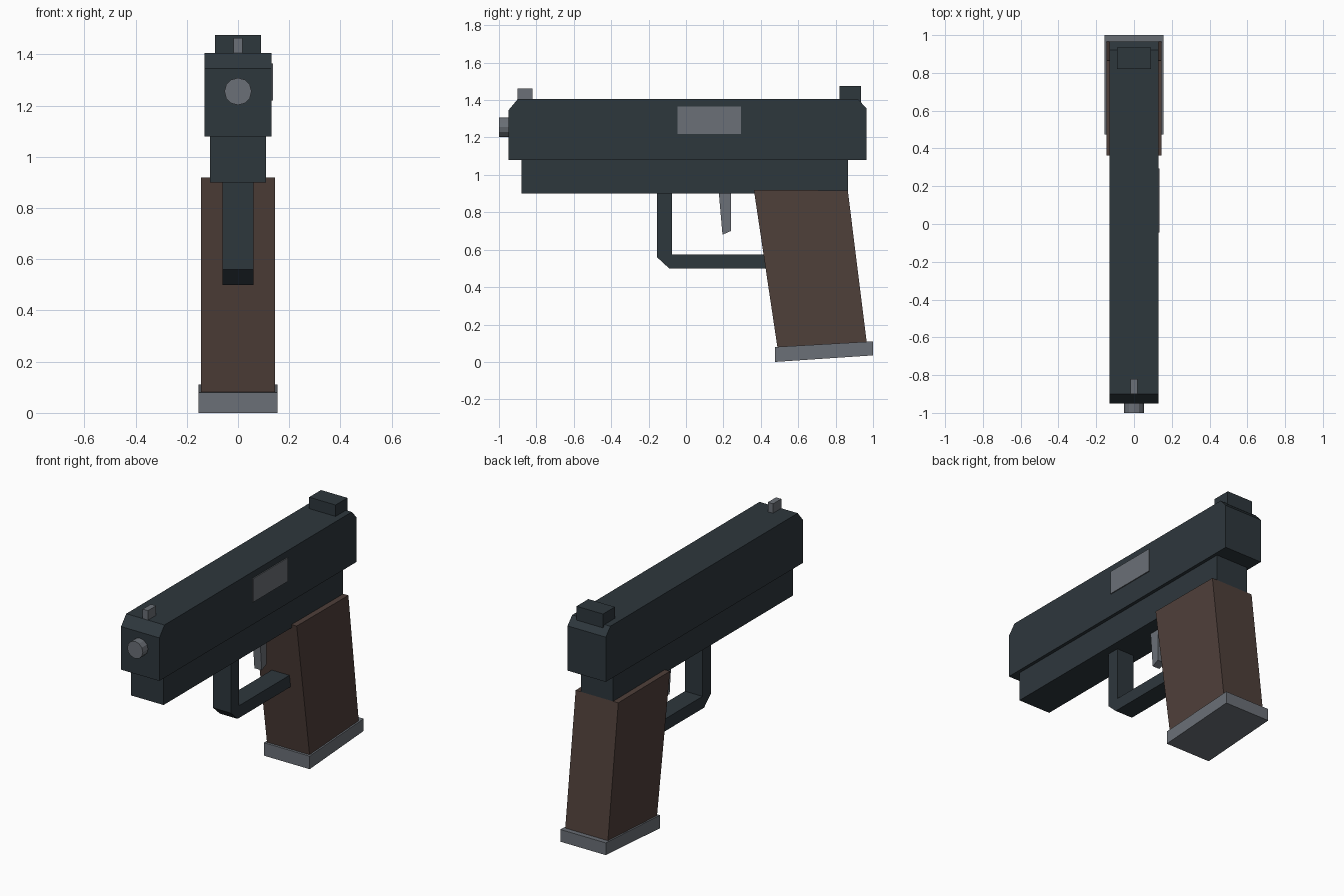
import bpy, bmesh, math
from mathutils import Matrix

if "Cube" in bpy.data.objects:
    bpy.data.objects.remove(bpy.data.objects["Cube"])


def material(name, rgb):
    m = bpy.data.materials.new(name)
    m.diffuse_color = (*rgb, 1)
    m.use_nodes = True
    m.node_tree.nodes["Principled BSDF"].inputs["Base Color"].default_value = m.diffuse_color
    return m


DARK = material("dark_steel", (0.027, 0.038, 0.046))
BROWN = material("brown_grip", (0.078, 0.050, 0.042))
GREY = material("grey_metal", (0.147, 0.162, 0.184))


def finish(name, bm, mat):
    bmesh.ops.recalc_face_normals(bm, faces=bm.faces)
    mesh = bpy.data.meshes.new(name)
    bm.to_mesh(mesh)
    bm.free()
    mesh.materials.append(mat)
    obj = bpy.data.objects.new(name, mesh)
    bpy.context.collection.objects.link(obj)
    return obj


def plate(name, profile, x0, x1, mat):
    """Side profile of (y, z) points extruded from x0 to x1."""
    bm = bmesh.new()
    face = bm.faces.new([bm.verts.new((x0, y, z)) for y, z in profile])
    ext = bmesh.ops.extrude_face_region(bm, geom=[face])
    verts = [v for v in ext["geom"] if isinstance(v, bmesh.types.BMVert)]
    bmesh.ops.translate(bm, verts=verts, vec=(x1 - x0, 0, 0))
    return finish(name, bm, mat)


def box(y0, y1, z0, z1):
    return [(y0, z0), (y1, z0), (y1, z1), (y0, z1)]


# Upper body with chamfered ends, and the narrower frame below
plate("slide", [(-0.95, 1.08), (0.965, 1.08), (0.965, 1.355), (0.92, 1.405),
                (-0.90, 1.405), (-0.95, 1.345)], -0.13, 0.13, DARK)
plate("frame", box(-0.88, 0.865, 0.90, 1.085), -0.11, 0.11, DARK)

# Slanted handle and its base
plate("grip", [(0.49, 0.07), (0.968, 0.09), (0.865, 0.917), (0.363, 0.92)],
      -0.145, 0.145, BROWN)
plate("base_plate", [(0.475, 0.0), (1.0, 0.035), (1.0, 0.11), (0.475, 0.08)],
      -0.155, 0.155, GREY)

# Trigger and its guard
plate("trigger_guard", [(-0.155, 0.91), (-0.155, 0.56), (-0.09, 0.50), (0.46, 0.50),
                        (0.46, 0.575), (-0.075, 0.575), (-0.075, 0.91)],
      -0.06, 0.06, DARK)
plate("trigger", [(0.175, 0.91), (0.195, 0.68), (0.24, 0.70), (0.24, 0.91)],
      -0.025, 0.025, GREY)

# Sights
plate("front_sight", box(-0.90, -0.82, 1.395, 1.463), -0.018, 0.018, GREY)
plate("rear_sight", box(0.82, 0.935, 1.39, 1.475), -0.09, 0.09, DARK)

# Side port on the right only
plate("ejection_port", box(-0.045, 0.293, 1.22, 1.365), 0.128, 0.136, GREY)

# Barrel tip
bm = bmesh.new()
bmesh.ops.create_cone(bm, cap_ends=True, segments=12, radius1=0.053, radius2=0.053,
                      depth=0.10, matrix=Matrix.Translation((0, -0.95, 1.255))
                      @ Matrix.Rotation(math.pi / 2, 4, "X"))
finish("barrel", bm, GREY)
